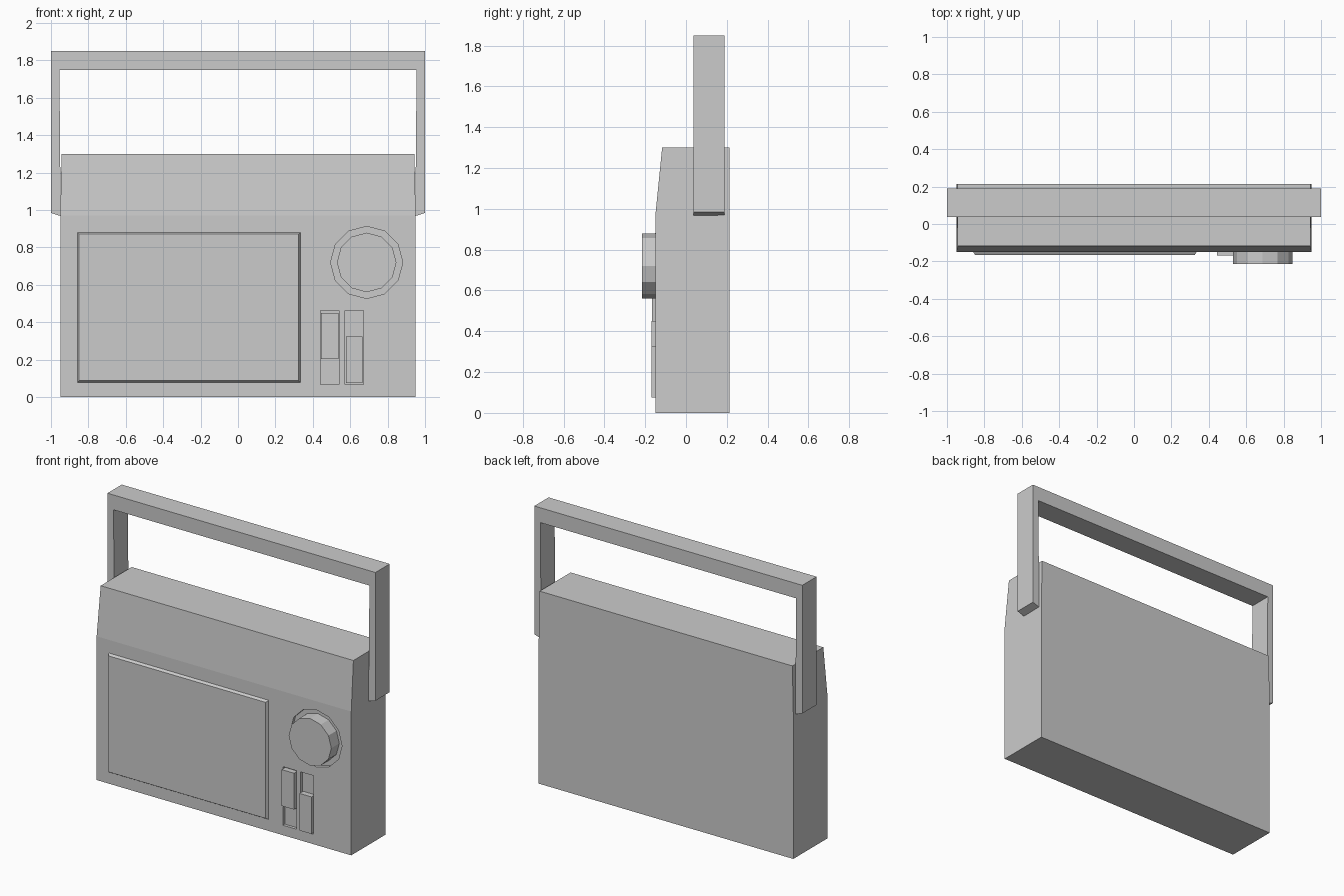
import bpy, bmesh, math
from mathutils import Matrix

if "Cube" in bpy.data.objects:
    bpy.data.objects.remove(bpy.data.objects["Cube"])

FRONT = -0.15


def finish(name, bm):
    bmesh.ops.recalc_face_normals(bm, faces=bm.faces)
    me = bpy.data.meshes.new(name)
    bm.to_mesh(me)
    bm.free()
    ob = bpy.data.objects.new(name, me)
    bpy.context.collection.objects.link(ob)
    return ob


def box(name, x, y, z, inset=0.0):
    """Box from ranges; inset shrinks the front (-y) face to give a chamfer."""
    bm = bmesh.new()
    bmesh.ops.create_cube(bm, size=2)
    for v in bm.verts:
        k = inset if v.co.y < 0 else 0
        for i, r in enumerate((x, y, z)):
            half = (r[1] - r[0]) / 2 - (k if i != 1 else 0)
            v.co[i] = (r[0] + r[1]) / 2 + v.co[i] * half
    return finish(name, bm)


def disc(name, x, z, radius, y0, y1, sides=12):
    """Low-poly cylinder along y."""
    bm = bmesh.new()
    m = Matrix.Translation((x, (y0 + y1) / 2, z)) @ Matrix.Rotation(math.pi / 2, 4, 'X')
    bmesh.ops.create_cone(bm, cap_ends=True, segments=sides, radius1=radius,
                          radius2=radius, depth=abs(y1 - y0), matrix=m)
    return finish(name, bm)


def extrude(name, pts, vec):
    """Extrude a closed outline of 3D points along a vector."""
    bm = bmesh.new()
    face = bm.faces.new([bm.verts.new(p) for p in pts])
    res = bmesh.ops.extrude_face_region(bm, geom=[face])
    bmesh.ops.translate(bm, vec=vec,
                        verts=[g for g in res['geom'] if isinstance(g, bmesh.types.BMVert)])
    return finish(name, bm)


def cut(target, cutter):
    mod = target.modifiers.new("cut", 'BOOLEAN')
    mod.operation = 'DIFFERENCE'
    mod.solver = 'EXACT'
    mod.object = cutter
    cutter.hide_render = True
    bpy.context.view_layer.objects.active = target
    bpy.ops.object.modifier_apply(modifier=mod.name)
    bpy.data.objects.remove(cutter)


# Case: side profile with a sloped upper front, narrowed slightly at the top
profile = [(FRONT, 0), (0.213, 0), (0.213, 0.97), (0.213, 1.3), (-0.117, 1.3), (FRONT, 0.97)]
case = extrude("radio_case", [(-0.95, y, z) for y, z in profile], (1.9, 0, 0))
for v in case.data.vertices:
    if v.co.z > 1.2:
        v.co.x *= 0.943 / 0.95

# Shallow dial recess and two slider slots cut into the front
DIAL = (0.688, 0.72)
cut(case, disc("dial_cutter", *DIAL, 0.193, -0.3, FRONT + 0.02))
slots = [(0.44, 0.54, 0.205, 0.45), (0.573, 0.67, 0.075, 0.325)]
for x0, x1, z0, z1 in slots:
    cut(case, box("slot_cutter", (x0, x1), (-0.3, FRONT + 0.02), (0.067, 0.462)))

# Tuning dial
disc("tuning_dial", *DIAL, 0.159, -0.215, FRONT + 0.03)

# Slider buttons
for i, (x0, x1, z0, z1) in enumerate(slots):
    box(f"slider_{i + 1}", (x0 + 0.004, x1 - 0.004), (-0.168, FRONT + 0.03), (z0, z1))

# Speaker panel with chamfered edge
box("speaker_panel", (-0.86, 0.335), (-0.167, FRONT + 0.001), (0.077, 0.882), 0.011)

# Carrying handle: one bracket outline, feet cut at a slant
half = [(1.0, 1.85), (1.0, 0.985), (0.948, 0.968), (0.955, 1.75)]
outline = half + [(-x, z) for x, z in reversed(half)]
extrude("carry_handle", [(x, 0.037, z) for x, z in outline], (0, 0.152, 0))
